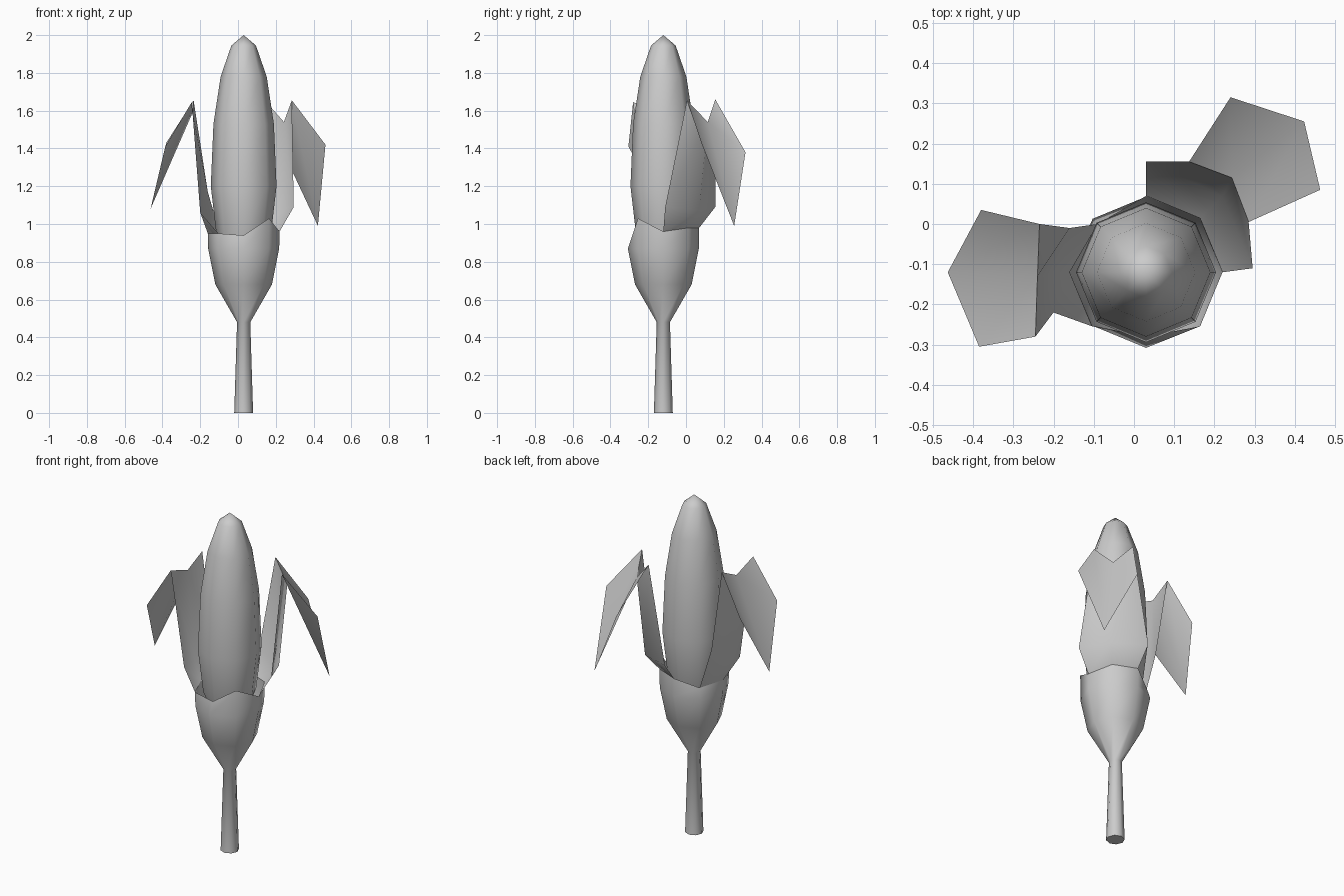
import bpy
from math import cos, sin, pi

if "Cube" in bpy.data.objects:
    bpy.data.objects.remove(bpy.data.objects["Cube"])

CX, CY, N = 0.03, -0.12, 8


def make(name, verts, faces, angle):
    me = bpy.data.meshes.new(name)
    me.from_pydata(verts, [], faces)
    me.update()
    ob = bpy.data.objects.new(name, me)
    bpy.context.collection.objects.link(ob)
    bpy.ops.object.select_all(action='DESELECT')
    ob.select_set(True)
    bpy.context.view_layer.objects.active = ob
    bpy.ops.object.mode_set(mode='EDIT')
    bpy.ops.mesh.select_all(action='SELECT')
    bpy.ops.mesh.remove_doubles(threshold=0.0005)
    bpy.ops.object.mode_set(mode='OBJECT')
    bpy.ops.object.shade_smooth_by_angle(angle=angle)
    return ob


def ring(r, zs):
    return [(CX + r * cos(2 * pi * i / N), CY + r * sin(2 * pi * i / N), zs[i])
            for i in range(N)]


def loft(rows, closed=True):
    n = len(rows[0])
    verts = [v for row in rows for v in row]
    faces = []
    for k in range(len(rows) - 1):
        for i in range(n if closed else n - 1):
            j = (i + 1) % n
            faces.append((k * n + i, k * n + j, (k + 1) * n + j, (k + 1) * n + i))
    return verts, faces


# Inner fruit: eight-sided spindle
core = [(0.09, 0.8), (0.145, 0.95), (0.174, 1.2), (0.16, 1.53),
        (0.122, 1.78), (0.065, 1.945), (0.0, 2.0)]
v, f = loft([ring(r, [z] * N) for r, z in core])
f.append(tuple(reversed(range(N))))
make("fruit", v, f, 1.0)

# Stem and cup of the peel, with an uneven torn rim
rim_z = [0.96, 0.98, 0.98, 0.93, 0.95, 0.95, 0.94, 1.03]
peel = [(0.05, 0.0), (0.035, 0.48), (0.15, 0.68), (0.188, 0.87)]
rim = ring(0.19, rim_z)
# the front of the rim is pressed against the fruit
rim[6] = (CX, CY - 0.16, 0.94)
rim[3] = (CX - 0.12, CY + 0.12, 0.93)
v, f = loft([ring(r, [z] * N) for r, z in peel] + [rim])
f.append(tuple(reversed(range(N))))
make("stem_and_cup", v, f, 1.0)

# Folded-over peel strips: three points per row, starting on the rim
strips = {
    "peel_strip_back_right": [
        [rim[0], rim[1], rim[2]],
        [(0.295, -0.11, 1.09), (0.22, 0.07, 1.07), (0.03, 0.155, 1.09)],
        [(0.285, 0.005, 1.655), (0.243, 0.115, 1.54), (0.137, 0.155, 1.66)],
        [(0.463, 0.085, 1.42), (0.423, 0.255, 0.99), (0.24, 0.315, 1.38)]],
    "peel_strip_left": [
        [rim[3], rim[4], rim[5]],
        [(-0.16, -0.01, 1.17), (-0.2, -0.12, 1.06), (-0.2, -0.22, 1.06)],
        [(-0.235, 0.0, 1.655), (-0.24, -0.13, 1.59), (-0.245, -0.28, 1.645)],
        [(-0.38, 0.035, 1.43), (-0.463, -0.12, 1.08), (-0.385, -0.305, 1.41)]],
}
for name, rows in strips.items():
    v, f = loft(rows, closed=False)
    make(name, v, f, 1.0)
